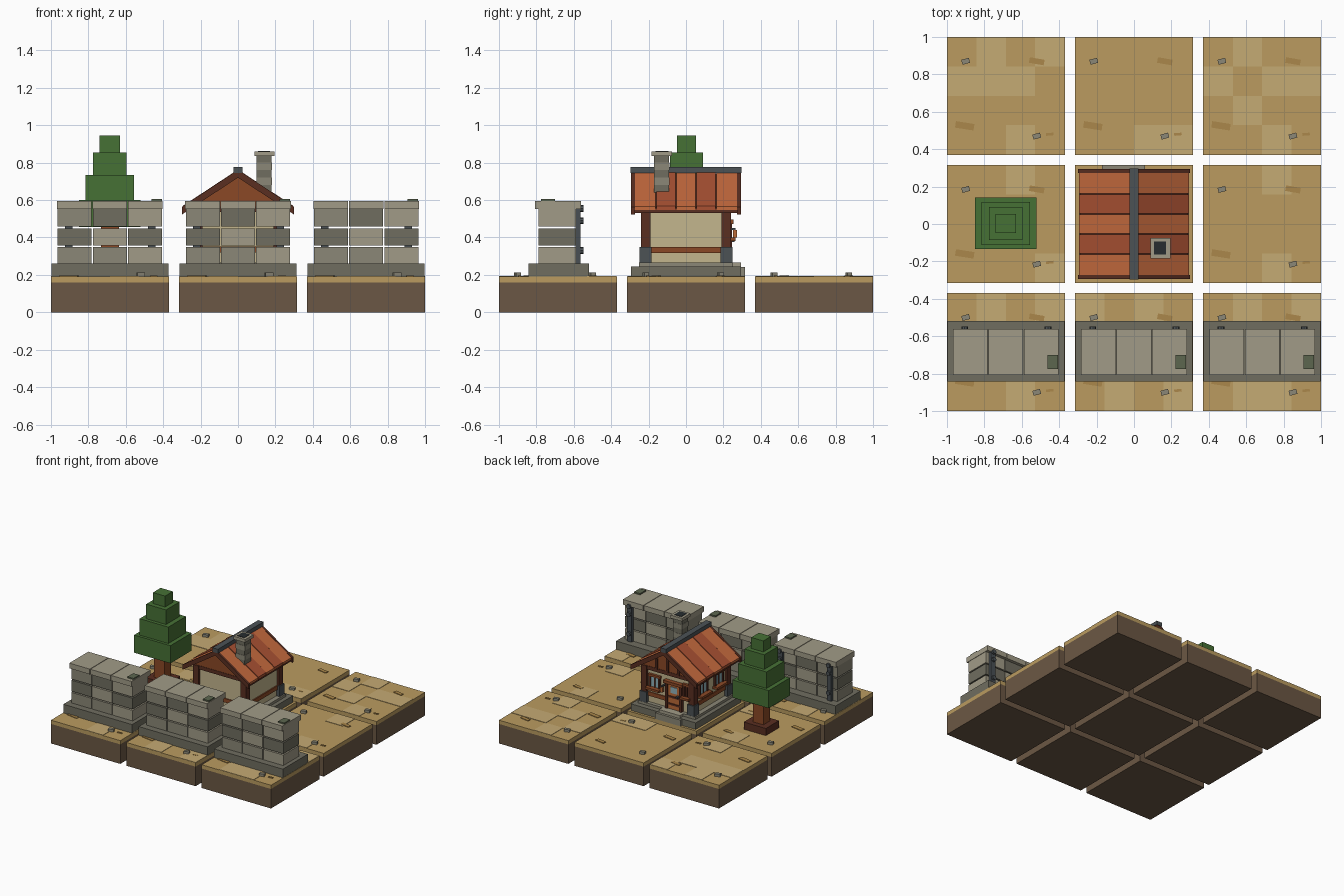
import bpy, bmesh, math
from mathutils import Matrix, Vector

if "Cube" in bpy.data.objects:
    bpy.data.objects.remove(bpy.data.objects["Cube"])

MATS = {}
COL = dict(dirt='6b5846', sand='b99a60', light='c4a973', mark='a9864c', stone='8a8676', dark='6f6d60',
           pale='a09a86', iron='4a5054', wood='5a3226', timber='8a4a2a', orange='b8693a', cream='c2b48c',
           tile_a='c46a40', tile_b='a85236', leaf='487038', moss='5d6650', glass='8fb0b8', slate='4d5356', soot='2b3033')


def mat(key):
    if key not in MATS:
        m = bpy.data.materials.new(key)
        rgb = [(int(COL[key][i:i + 2], 16) / 255) ** 2.2 for i in (0, 2, 4)]
        m.diffuse_color = (*rgb, 1)
        m.use_nodes = True
        m.node_tree.nodes["Principled BSDF"].inputs["Base Color"].default_value = m.diffuse_color
        MATS[key] = m
    return MATS[key]


def finish(name, bm, key):
    bmesh.ops.recalc_face_normals(bm, faces=bm.faces)
    me = bpy.data.meshes.new(name)
    bm.to_mesh(me)
    bm.free()
    me.materials.append(mat(key))
    ob = bpy.data.objects.new(name, me)
    bpy.context.collection.objects.link(ob)
    return ob


def box(name, x, y, z, key, rot=0):
    """Box from (min, max) ranges, turned about its own vertical axis."""
    c = Vector([(a + b) / 2 for a, b in (x, y, z)])
    s = [b - a for a, b in (x, y, z)]
    bm = bmesh.new()
    bmesh.ops.create_cube(bm, size=1, matrix=Matrix.Translation(c) @ Matrix.Rotation(math.radians(rot), 4, 'Z')
                          @ Matrix.Diagonal((*s, 1)))
    return finish(name, bm, key)


def cbox(name, cx, cy, w, d, z, key, rot=0):
    return box(name, (cx - w / 2, cx + w / 2), (cy - d / 2, cy + d / 2), z, key, rot)


def prism(name, pts, y0, y1, key):
    """Extrude an x-z profile along y."""
    bm = bmesh.new()
    f = bm.faces.new([bm.verts.new((x, y0, z)) for x, z in pts])
    r = bmesh.ops.extrude_face_region(bm, geom=[f])
    bmesh.ops.translate(bm, vec=(0, y1 - y0, 0), verts=[v for v in r['geom'] if isinstance(v, bmesh.types.BMVert)])
    return finish(name, bm, key)


def bolt(name, x, y, z, key):
    bm = bmesh.new()
    bmesh.ops.create_cone(bm, cap_ends=True, segments=8, radius1=.018, radius2=.018, depth=.024,
                          matrix=Matrix.Translation((x, y, z)) @ Matrix.Rotation(math.pi / 2, 4, 'X'))
    return finish(name, bm, key)


P = 0.685   # tile pitch
# light patches on a 4 x 4 cell map, rows run from back to front
PATCH = {(-1, 1): '.#.#/###./..../..#.', (0, 1): '..../..../..../..##', (1, 1): '.#../#.##/.#../..#.',
         (-1, 0): '..#./..../..../...#', (1, 0): '..#./..../..../..#.', (0, 0): '..../..../..../....',
         (-1, -1): '.#.#/#..#/#..#/..#.', (0, -1): '#.#./..../..../.#.#', (1, -1): '.#.#/..../..../.##.'}
for (i, j), rows in PATCH.items():
    cx, cy = i * P, j * P
    cbox('tile_earth', cx, cy, .63, .63, (0, .16), 'dirt')
    cbox('tile_sand', cx, cy, .63, .63, (.16, .191), 'sand')
    for r, row in enumerate(rows.split('/')):
        for c, ch in enumerate(row):
            if ch == '#':
                cbox('sand_patch', cx + (c - 1.5) * .157, cy + (1.5 - r) * .157, .157, .157, (.185, .194), 'light')
    if (i, j) != (0, 0):
        for dx, dy, w, d, a in ((-.22, -.16, .1, .035, -9), (.165, .185, .08, .03, -10), (.235, -.205, .04, .014, 5)):
            cbox('sand_mark', cx + dx, cy + dy, w, d, (.188, .196), 'mark', a)
        for dx, dy in ((-.215, .185), (.165, -.215)):
            cbox('pebble', cx + dx, cy + dy, .042, .027, (.188, .212), 'stone', 15)

# front wall: plinth, loose block courses, cap slabs, iron straps behind
SHADE = (('stone', 'stone', 'pale'), ('dark', 'pale', 'dark'), ('stone', 'dark', 'pale'))
for i in (-1, 0, 1):
    cx = i * P
    cbox('wall_plinth', cx, -.68, .625, .325, (.19, .262), 'dark')
    for r, (z0, z1) in enumerate(((.262, .348), (.358, .448), (.458, .552))):
        for c in range(3):
            x = cx + (c - 1) * .188
            cbox('wall_block', x, -.688, .182, .2, (z0, z1), SHADE[r][c])
    for c in range(3):
        cbox('wall_cap', cx + (c - 1) * .19, -.685, .185, .245, (.552, .595), 'pale')
    cbox('cap_moss', cx + .25, -.737, .055, .075, (.595, .606), 'moss')
    for dx in (-.22, .225):
        cbox('wall_strap', cx + dx, -.577, .04, .025, (.262, .57), 'iron')
        for z in (.33, .49, .555):
            bolt('strap_bolt', cx + dx, -.56, z, 'slate')

# tree
cbox('tree_root', -P, 0, .2, .17, (.19, .25), 'wood')
cbox('tree_trunk', -P, 0, .095, .085, (.25, .47), 'timber')
for w, d, z0, z1 in ((.33, .275, .455, .6), (.26, .23, .59, .735), (.18, .175, .735, .855), (.11, .1, .855, .945)):
    cbox('tree_foliage', -P, .003, w, d, (z0, z1), 'leaf')

# house foundation and door step
cbox('foundation', 0, 0, .59, .59, (.19, .245), 'dark')
cbox('foundation_top', 0, 0, .52, .5, (.245, .265), 'stone')
box('door_step', (-.17, .06), (.24, .315), (.19, .242), 'stone')
box('door_step_top', (-.15, .04), (.24, .295), (.242, .266), 'pale')

# house walls, posts and beams
cbox('house_wall', 0, 0, .44, .44, (.26, .56), 'cream')
for sx in (-1, 1):
    for sy in (-1, 1):
        cbox('corner_post', sx * .215, sy * .215, .05, .05, (.26, .56), 'wood')
        cbox('post_foot', sx * .217, sy * .217, .064, .064, (.262, .35), 'slate')
    box('side_beam', sorted((sx * .215, sx * .229)), (-.2, .2), (.317, .35), 'timber')
    box('side_top_beam', sorted((sx * .215, sx * .235)), (-.23, .23), (.54, .56), 'wood')
    box('end_top_beam', (-.24, .24), sorted((sx * .215, sx * .238)), (.535, .565), 'wood')
box('front_beam', (-.2, .2), (-.229, -.215), (.32, .352), 'timber')

# gables
for y0, y1 in ((-.235, -.215), (.215, .235)):
    prism('gable', [(-.26, .56), (.26, .56), (0, .735)], y0, y1, 'timber')
for x in (-.1, 0, .1):
    box('gable_batten', (x - .01, x + .01), (.23, .245), (.56, .715 - abs(x) * .67), 'wood')

# roof: tile strips on both slopes, with barge boards and ridge
S = .192 / .292
edges = (-.275, -.16, -.053, .053, .16, .275)
for s in (-1, 1):
    def slope(lo, hi, end):
        return [(0, .755 + hi), (s * end, .755 - S * end + hi), (s * end, .755 - S * end + lo), (0, .755 + lo)]
    prism('roof_deck', slope(-.035, -.012, .288), -.28, .28, 'wood')
    for k in range(5):
        prism('roof_tiles', slope(-.014, .004 + .004 * (k % 2), .295), edges[k] + .002, edges[k + 1] - .002,
              'tile_b' if k % 2 else 'tile_a')
    for y in (-.283, .283):
        prism('barge_board', slope(-.035, .006, .3), y - .01, y + .01, 'wood')
box('ridge_cap', (-.025, .025), (-.297, .297), (.745, .778), 'slate')

# chimney
for k in range(5):
    g = .002 * (k % 2)
    box('chimney_course', (.1 - g, .18 + g), (-.17 - g, -.09 + g), (.64 + k * .04, .68 + k * .04), 'stone' if k % 2 else 'dark')
box('chimney_cap', (.088, .194), (-.184, -.074), (.835, .86), 'pale')
box('chimney_flue', (.108, .172), (-.164, -.094), (.85, .863), 'soot')


def window(side, at, w, z0, z1):
    """Framed window: side 'back' (+y) or 'left' (-x)."""
    def part(name, a0, a1, d, z, key):
        if side == 'back':
            box(name, (a0, a1), (.215, d), z, key)
        else:
            box(name, (-d, -.215), (a0, a1), z, key)
    h = w / 2
    part('window_glass', at - h, at + h, .226, (z0, z1), 'glass')
    for s in (-1, 1):
        part('window_jamb', at + s * h - .008, at + s * h + .008, .236, (z0, z1), 'wood')
    part('window_mullion', at - .005, at + .005, .232, (z0, z1), 'wood')
    part('window_head', at - h - .012, at + h + .012, .24, (z1 - .004, z1 + .014), 'timber')
    part('window_sill', at - h - .02, at + h + .02, .265, (z0 - .018, z0), 'timber')


window('back', .125, .085, .40, .49)
window('back', -.165, .04, .40, .49)
for y in (.1, -.1):
    window('left', y, .1, .40, .49)

# back door with frame, pane, bands and lantern
box('back_beam', (.02, .2), (.215, .229), (.317, .35), 'timber')
box('door_leaf', (-.115, .005), (.215, .235), (.266, .47), 'orange')
for x in (-.12, .01):
    box('door_jamb', (x - .01, x + .01), (.215, .245), (.266, .48), 'wood')
box('door_lintel', (-.14, .03), (.215, .255), (.472, .495), 'timber')
box('door_pane', (-.085, -.025), (.23, .24), (.40, .45), 'glass')
for z in (.30, .36):
    box('door_band', (-.11, 0), (.23, .242), (z, z + .014), 'wood')
box('door_handle', (-.1, -.085), (.23, .258), (.375, .39), 'iron')
box('lantern_arm', (.03, .042), (.22, .265), (.44, .45), 'iron')
box('lantern', (.024, .048), (.25, .272), (.40, .44), 'orange')
